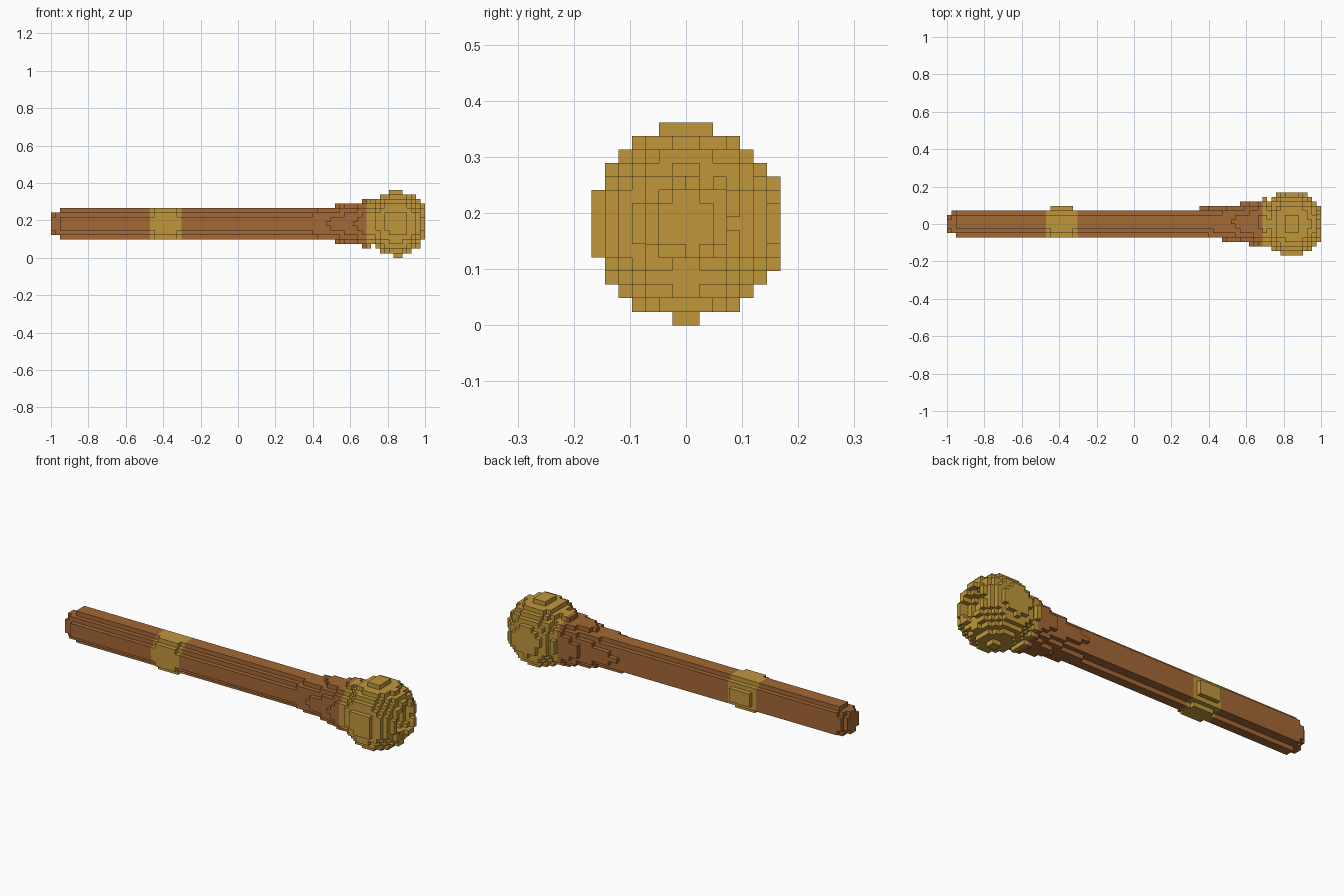
import bpy
import bmesh
from mathutils import Vector

cube = bpy.data.objects.get("Cube")
if cube:
    bpy.data.objects.remove(cube, do_unlink=True)

NX, NY, NZ = 83, 14, 15          # block grid
S = 2 / NX                       # block size
AXIS_Y, AXIS_Z = 0.0058, 0.181   # handle axis
BALL, BALL_R = Vector((0.845, 0.002, 0.183)), 0.173
HOLLOW, HOLLOW_R = Vector((1.0, 0.006, 0.183)), 0.08
BAND = (-0.475, -0.31)


def material(name, color):
    m = bpy.data.materials.new(name)
    m.use_nodes = True
    m.diffuse_color = (*color, 1)
    m.node_tree.nodes["Principled BSDF"].inputs["Base Color"].default_value = (*color, 1)
    return m


gold = material("gold", (0.53, 0.31, 0.045))
wood = material("brown wood", (0.37, 0.14, 0.035))


def centre(i, j, k):
    return Vector(((i + 0.5) * S - 1, (j + 0.5 - NY / 2) * S, (k + 0.5) * S))


def in_band(x):
    return BAND[0] < x < BAND[1]


def handle_radius(x):
    """Rounded butt, straight shaft, slight swell at the band, flare to the ball."""
    if x < -1 + S:
        return 0.052
    if x < -1 + 2 * S:
        return 0.066
    if BAND[0] + S < x < BAND[1] - S:
        return 0.085
    t = max(0, x - 0.35)
    return 0.07847 + 0.055 * t + 0.28 * t * t


def part_at(p):
    if (p - BALL).length < BALL_R:
        return None if (p - HOLLOW).length < HOLLOW_R else "ball_head"
    r = Vector((p.y - AXIS_Y, p.z - AXIS_Z)).length
    if p.x < 0.7 and r < handle_radius(p.x):
        if p.x > 0.68:
            return "ball_head"
        return "grip_band" if in_band(p.x) else "handle"
    return None


# Fill the grid
cells = {}
for i in range(NX):
    for j in range(NY):
        for k in range(NZ):
            part = part_at(centre(i, j, k))
            if part:
                cells[i, j, k] = part


def build(part, mat):
    """Mesh the exposed block faces of one part and merge flat areas."""
    bm = bmesh.new()
    for cell, owner in cells.items():
        if owner != part:
            continue
        c = centre(*cell)
        for axis in range(3):
            for sign in (-1, 1):
                near = list(cell)
                near[axis] += sign
                if tuple(near) in cells:
                    continue
                n, u, v = Vector(), Vector(), Vector()
                n[axis], u[(axis + 1) % 3], v[(axis + 2) % 3] = sign, 1, sign
                corners = [(-1, -1), (1, -1), (1, 1), (-1, 1)]
                bm.faces.new([bm.verts.new(c + (n + u * a + v * b) * S / 2)
                              for a, b in corners])
    bmesh.ops.remove_doubles(bm, verts=bm.verts[:], dist=S / 20)
    bm.normal_update()
    mesh = bpy.data.meshes.new(part)
    bm.to_mesh(mesh)
    bm.free()
    mesh.materials.append(mat)
    obj = bpy.data.objects.new(part, mesh)
    bpy.context.collection.objects.link(obj)


build("handle", wood)
build("grip_band", gold)
build("ball_head", gold)
